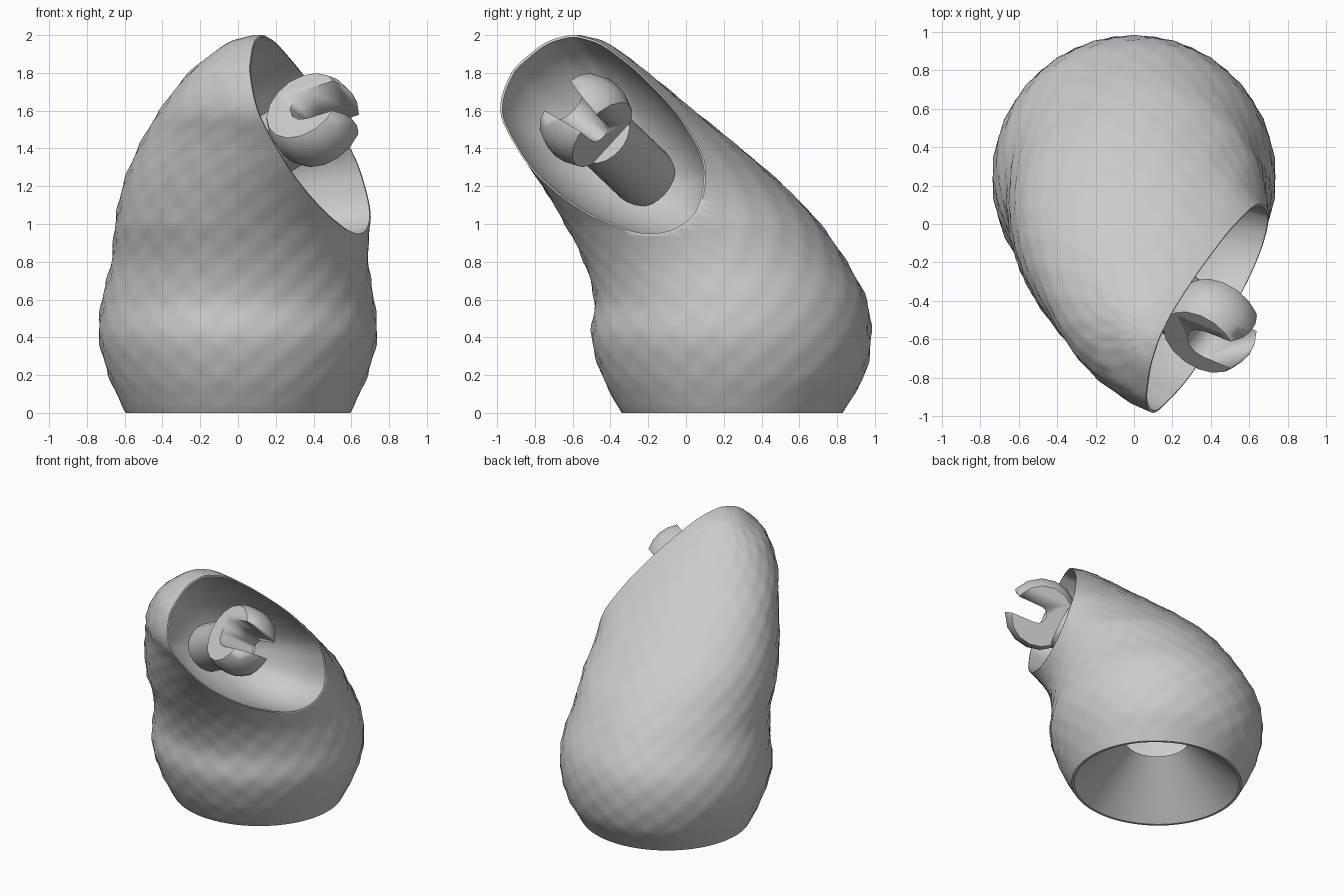
import bpy, bmesh
from math import pi, sin, cos, radians
from mathutils import Vector, Matrix

if "Cube" in bpy.data.objects:
    bpy.data.objects.remove(bpy.data.objects["Cube"])

grey = bpy.data.materials.new("plain_grey")
grey.use_nodes = True
grey.diffuse_color = (0.6, 0.6, 0.6, 1)
grey.node_tree.nodes["Principled BSDF"].inputs["Base Color"].default_value = (0.6, 0.6, 0.6, 1)

# Mouth frame: outward axis, slot axis, jaw axis
OUT = Vector((0.89, -0.36, 0.29)).normalized()
ALONG = Vector((0.46, 0.66, -0.59))
ALONG = (ALONG - OUT * ALONG.dot(OUT)).normalized()
JAW = OUT.cross(ALONG)
MOUTH = Vector((0.395, -0.405, 1.425))
BALL = Vector((0.4, -0.53, 1.55))
STALK = Vector((0.74, -0.48, 0.46)).normalized()


def finish(name, bm, angle):
    bmesh.ops.recalc_face_normals(bm, faces=bm.faces)
    mesh = bpy.data.meshes.new(name)
    bm.to_mesh(mesh)
    bm.free()
    mesh.materials.append(grey)
    obj = bpy.data.objects.new(name, mesh)
    bpy.context.collection.objects.link(obj)
    bpy.ops.object.select_all(action='DESELECT')
    obj.select_set(True)
    bpy.context.view_layer.objects.active = obj
    bpy.ops.object.shade_smooth_by_angle(angle=radians(angle))
    return obj


def frame(x, y, z, origin):
    m = Matrix((x, y, z)).transposed().to_4x4()
    m.translation = origin
    return m


def extrude_rim(bm, edges, move):
    """Extrude a rim and move each new vertex; return the new rim."""
    geom = bmesh.ops.extrude_edge_only(bm, edges=edges)["geom"]
    for v in geom:
        if isinstance(v, bmesh.types.BMVert):
            v.co = move(v.co)
    return [e for e in geom if isinstance(e, bmesh.types.BMEdge) and e.is_boundary]


# Body sections: height, centre x, centre y, half width, half depth
SECTIONS = [
    (0, 0, .245, .595, .585), (.05, 0, .245, .62, .615), (.2, 0, .25, .685, .695),
    (.4, 0, .24, .735, .74), (.6, 0, .235, .72, .72), (.8, .01, .155, .68, .695),
    (1, .025, .035, .675, .675), (1.2, .065, -.12, .675, .64), (1.4, .16, -.305, .69, .595),
    (1.6, .25, -.5, .665, .543), (1.8, .23, -.597, .49, .397), (1.9, .17, -.6, .31, .27),
    (1.97, .12, -.59, .15, .15), (2, .11, -.59, .03, .03),
]


def section(t):
    """Smooth curve through the body sections."""
    i = min(int(t), len(SECTIONS) - 2)
    f = t - i
    a, b, c, d = (SECTIONS[max(0, min(len(SECTIONS) - 1, i + k))] for k in (-1, 0, 1, 2))
    h = c[0] - b[0]
    out = []
    for k in range(5):
        m0 = (c[k] - a[k]) / max(c[0] - a[0], .01) * h
        m1 = (d[k] - b[k]) / max(d[0] - b[0], .01) * h
        out.append(b[k] * (1 + 2 * f) * (1 - f) ** 2 + m0 * f * (1 - f) ** 2
                   + c[k] * f * f * (3 - 2 * f) + m1 * f * f * (f - 1))
    return out


# Scaly body shell, its sections skewed toward the mouth higher up
SEGS, ROWS, SCALES = 88, 78, 22
bm = bmesh.new()
rings = []
for r in range(ROWS + 1):
    z, cx, cy, hx, hy = section(r / ROWS * (len(SECTIONS) - 1))
    skew = min(.25, max(0, (z - 1) / 2))
    ring = []
    for s in range(SEGS):
        a = 2 * pi * s / SEGS
        spot = Vector((cx + hx * cos(a), cy + hy * sin(a - skew), z))
        fade = max(0, min(1, z * 5, hx * 2, (MOUTH - spot).dot(OUT) * 6))
        bump = .006 * cos(SCALES * a) * cos(2 * pi * z / .18) * fade
        ring.append(bm.verts.new(spot + Vector((cos(a), sin(a), 0)) * bump))
    rings.append(ring)
for low, high in zip(rings, rings[1:]):
    for s in range(SEGS):
        n = (s + 1) % SEGS
        bm.faces.new((low[s], low[n], high[n], high[s]))
bm.faces.new(rings[-1])

# Slice off the mouth
bmesh.ops.bisect_plane(bm, geom=bm.verts[:] + bm.edges[:] + bm.faces[:], dist=1e-5,
                       plane_co=MOUTH, plane_no=OUT, clear_outer=True)
rim = [e for e in bm.edges if e.is_boundary and e.verts[0].co.z > .3]
base = [e for e in bm.edges if e.is_boundary and e.verts[0].co.z < .01]

# Bowl hollowed behind the mouth
scale_now, depth_now = 1, 0
for k in range(11):
    t = k / 10 * pi / 2
    scale, depth = max(.03, .98 * cos(t)), .58 * sin(t)
    rim = extrude_rim(bm, rim, lambda p: MOUTH + (p - MOUTH + OUT * depth_now) * scale / scale_now
                      - OUT * depth)
    scale_now, depth_now = scale, depth
bmesh.ops.edgeloop_fill(bm, edges=rim)

# Conical hollow under the base, open at its top
centre = Vector((0, .245, 0))
base = extrude_rim(bm, base, lambda p: centre + (p - centre) * .97)
extrude_rim(bm, base, lambda p: centre + (p - centre) * .38 + Vector((0, 0, .34)))
finish("body_shell", bm, 40)

# Stalk from the bowl to the ball
bm = bmesh.new()
side_axis = STALK.cross(JAW).normalized()
bmesh.ops.create_cone(bm, cap_ends=True, segments=24, radius1=.17, radius2=.17, depth=.5,
                      matrix=frame(side_axis, STALK.cross(side_axis), STALK, BALL - STALK * .42))
finish("stalk", bm, 40)

# Ball with flattened ends
bm = bmesh.new()
bmesh.ops.create_uvsphere(bm, u_segments=16, v_segments=12, radius=.25,
                          matrix=frame(JAW, OUT, ALONG, BALL))
for side in (-1, 1):
    cut = bmesh.ops.bisect_plane(bm, geom=bm.verts[:] + bm.edges[:] + bm.faces[:],
                                 plane_co=BALL + ALONG * side * .13, plane_no=ALONG * side,
                                 clear_outer=True)
    bmesh.ops.edgeloop_fill(bm, edges=[e for e in cut["geom_cut"]
                                       if isinstance(e, bmesh.types.BMEdge)])
ball = finish("slotted_ball", bm, 40)

# Slot cutter: round-bottomed channel, wider at its front end
bm = bmesh.new()
outline = [(.085, .6), (-.085, .6)]
outline += [(-.075 * cos(pi * k / 6), -.075 * sin(pi * k / 6)) for k in range(7)]
ends = [[bm.verts.new(BALL + (JAW * j + OUT * o) * size + OUT * .03 + ALONG * side)
         for j, o in outline] for side, size in ((-.26, 1.65), (.26, .5))]
for loop in ends:
    bm.faces.new(loop)
for k in range(len(outline)):
    n = (k + 1) % len(outline)
    bm.faces.new((ends[0][k], ends[0][n], ends[1][n], ends[1][k]))
cutter = finish("slot_cutter", bm, 40)
cutter.hide_render = True
cutter.hide_set(True)
slot = ball.modifiers.new("slot", 'BOOLEAN')
slot.operation = 'DIFFERENCE'
slot.solver = 'EXACT'
slot.object = cutter
